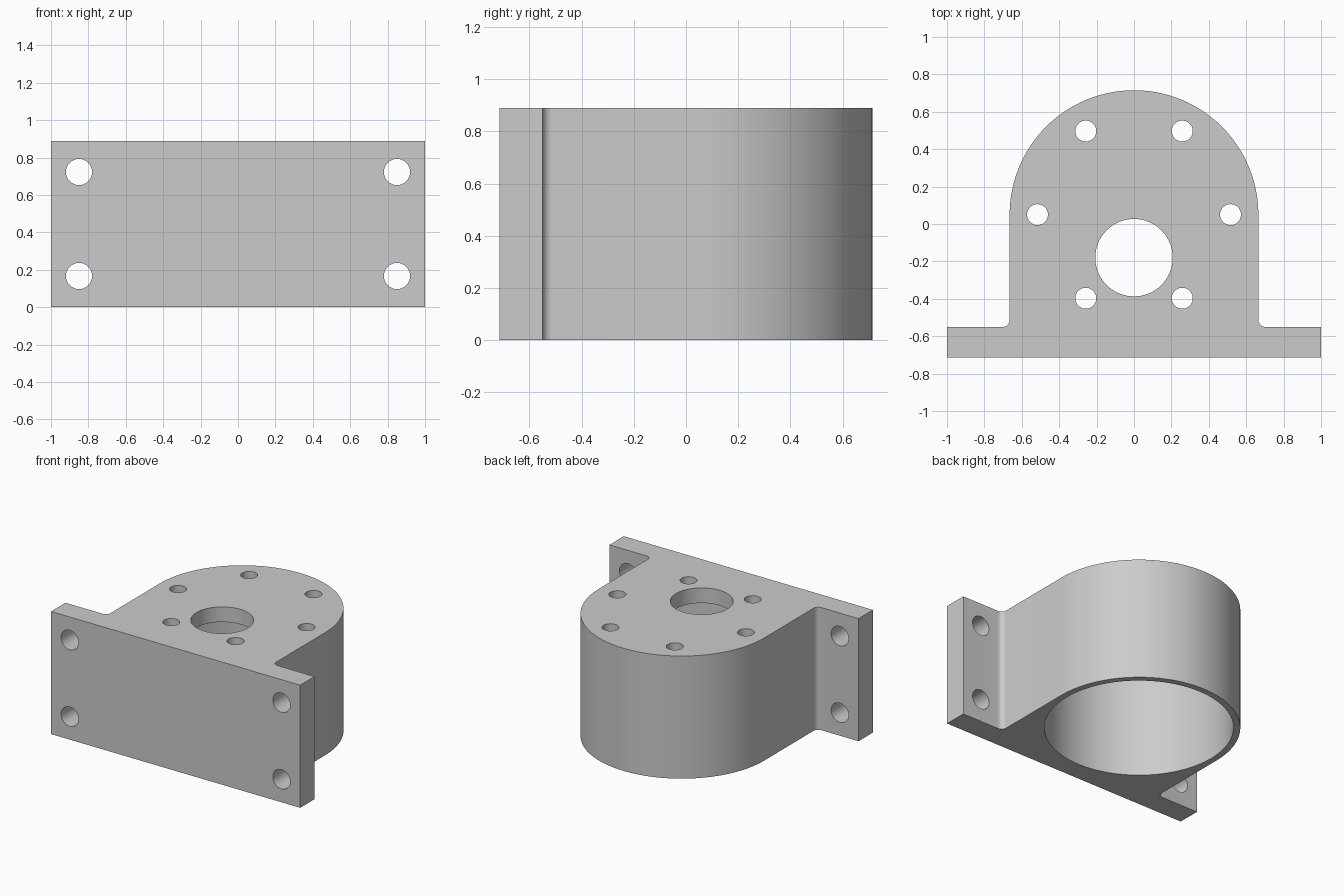
import bpy
import bmesh
from math import cos, sin, pi, radians
from mathutils import Matrix

cube = bpy.data.objects.get("Cube")
if cube:
    bpy.data.objects.remove(cube)

HEIGHT = 0.89
FRONT, FLANGE_BACK = -0.715, -0.55
RADIUS, CENTRE_Y = 0.665, 0.05
FILLET = 0.037
ROOF = 0.11

grey = bpy.data.materials.new("grey metal")
grey.use_nodes = True
colour = (0.6, 0.6, 0.6, 1)
grey.diffuse_color = colour
grey.node_tree.nodes["Principled BSDF"].inputs["Base Color"].default_value = colour


def arc(cx, cy, r, start, end, steps):
    angles = [radians(start + (end - start) * i / steps) for i in range(steps + 1)]
    return [(cx + r * cos(a), cy + r * sin(a)) for a in angles]


def make_object(name, bm):
    bmesh.ops.recalc_face_normals(bm, faces=bm.faces)
    mesh = bpy.data.meshes.new(name)
    bm.to_mesh(mesh)
    bm.free()
    mesh.materials.append(grey)
    obj = bpy.data.objects.new(name, mesh)
    bpy.context.collection.objects.link(obj)
    return obj


def add_cylinder(bm, r, depth, location, along_y=False, segments=48):
    turn = Matrix.Rotation(pi / 2 if along_y else 0, 4, "X")
    bmesh.ops.create_cone(bm, cap_ends=True, segments=segments, radius1=r, radius2=r,
                          depth=depth, matrix=Matrix.Translation(location) @ turn)


# Outline: flange, filleted inner corners and round back
fillet_x, fillet_y = RADIUS + FILLET, FLANGE_BACK + FILLET
outline = [(-1, FRONT), (1, FRONT), (1, FLANGE_BACK)]
outline += arc(fillet_x, fillet_y, FILLET, 270, 180, 8)
outline += arc(0, CENTRE_Y, RADIUS, 0, 180, 64)
outline += arc(-fillet_x, fillet_y, FILLET, 0, -90, 8)
outline.append((-1, FLANGE_BACK))

bm = bmesh.new()
base = bm.faces.new([bm.verts.new((x, y, 0)) for x, y in outline])
raised = bmesh.ops.extrude_face_region(bm, geom=[base])["geom"]
bmesh.ops.translate(bm, vec=(0, 0, HEIGHT),
                    verts=[v for v in raised if isinstance(v, bmesh.types.BMVert)])
bracket = make_object("motor_bracket", bm)

# Deep round pocket, open at the bottom
bm = bmesh.new()
pocket_top = HEIGHT - ROOF
add_cylinder(bm, 0.62, pocket_top + 0.2, (0, CENTRE_Y, pocket_top / 2 - 0.1), segments=128)
pocket = make_object("pocket_cutter", bm)

# Shaft hole, ring of six bolt holes and four flange holes
bm = bmesh.new()
add_cylinder(bm, 0.207, 0.4, (0, -0.18, HEIGHT), segments=64)
for i in range(6):
    a = i * pi / 3
    add_cylinder(bm, 0.056, 0.4, (0.516 * cos(a), CENTRE_Y + 0.516 * sin(a), HEIGHT))
for x in (-0.85, 0.85):
    for z in (0.167, 0.723):
        add_cylinder(bm, 0.07, 0.4, (x, (FRONT + FLANGE_BACK) / 2, z), along_y=True)
holes = make_object("hole_cutter", bm)

# Cut, then remove the cutters
for cutter in (pocket, holes):
    cutter.hide_render = True
    cut = bracket.modifiers.new(cutter.name, "BOOLEAN")
    cut.operation = "DIFFERENCE"
    cut.solver = "EXACT"
    cut.object = cutter

bpy.ops.object.select_all(action="DESELECT")
bracket.select_set(True)
bpy.context.view_layer.objects.active = bracket
for cutter in (pocket, holes):
    bpy.ops.object.modifier_apply(modifier=cutter.name)
    bpy.data.objects.remove(cutter)
bpy.ops.object.shade_smooth_by_angle(angle=radians(30))
